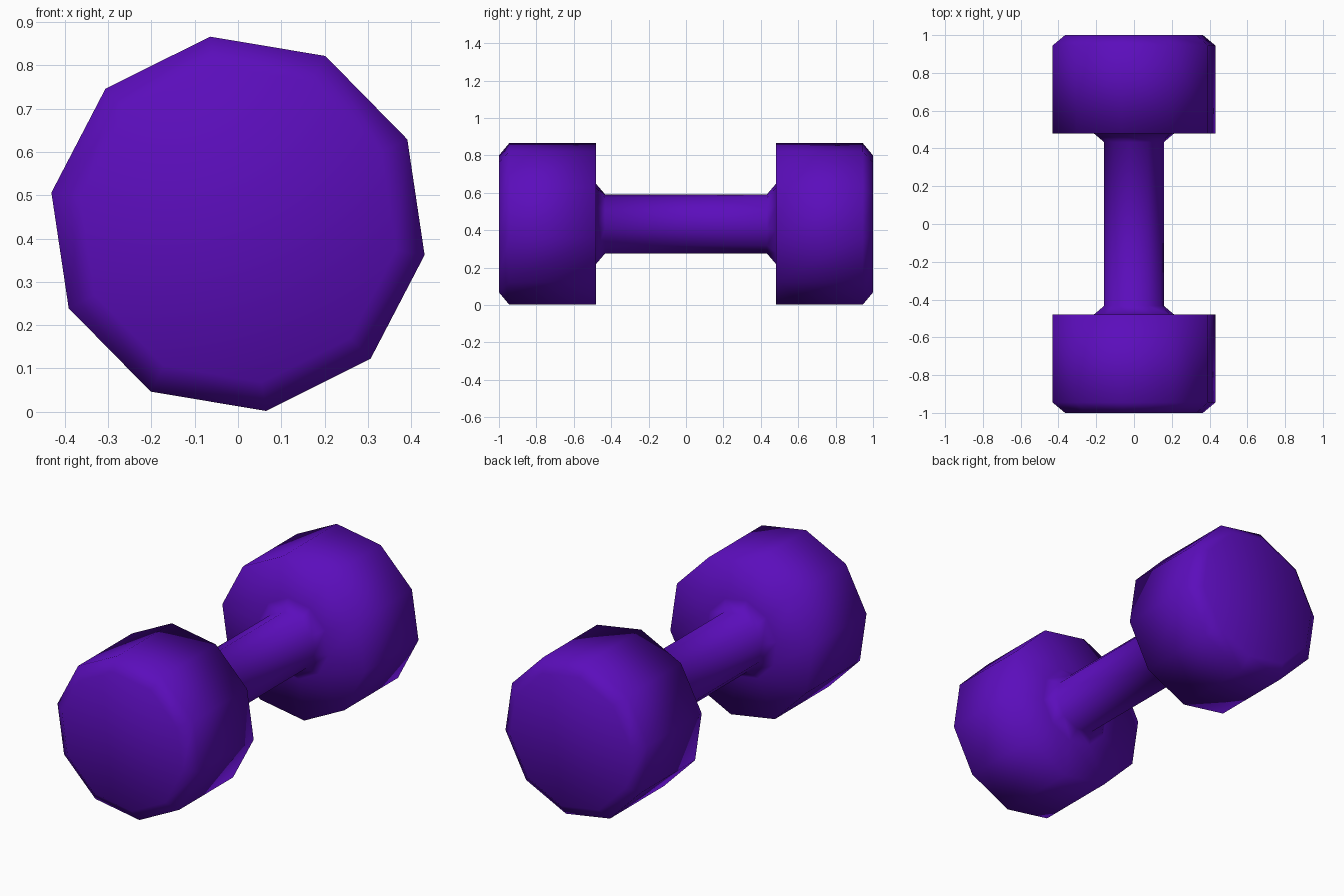
import bpy, bmesh, math

if "Cube" in bpy.data.objects:
    bpy.data.objects.remove(bpy.data.objects["Cube"])

SIDES = 10
CENTRE_Z = 0.434
TURN = math.radians(26.5)   # rotation of the ten-sided section

purple = bpy.data.materials.new("purple")
purple.diffuse_color = (0.105, 0.004, 0.50, 1)
purple.use_nodes = True
purple.node_tree.nodes["Principled BSDF"].inputs["Base Color"].default_value = purple.diffuse_color

# Half profile (y, radius) from the handle outwards, mirrored to the other end
half = [(0.433, 0.16), (0.48, 0.216), (0.48, 0.437), (0.945, 0.437), (1.0, 0.37)]
profile = [(-y, r) for y, r in reversed(half)] + half

# One continuous lathed skin along y: weight, collar, handle, collar, weight
bm = bmesh.new()
rings = []
for y, r in profile:
    rings.append([bm.verts.new((r * math.cos(TURN + i * math.tau / SIDES), y,
                                CENTRE_Z + r * math.sin(TURN + i * math.tau / SIDES)))
                  for i in range(SIDES)])
for a, b in zip(rings, rings[1:]):
    for i in range(SIDES):
        j = (i + 1) % SIDES
        bm.faces.new((a[i], a[j], b[j], b[i]))

# Flat end caps
bm.faces.new(rings[0])
bm.faces.new(rings[-1])
bmesh.ops.recalc_face_normals(bm, faces=bm.faces)
for f in bm.faces:
    f.smooth = True

mesh = bpy.data.meshes.new("dumbbell")
bm.to_mesh(mesh)
bm.free()
mesh.materials.append(purple)
bpy.context.collection.objects.link(bpy.data.objects.new("dumbbell", mesh))
